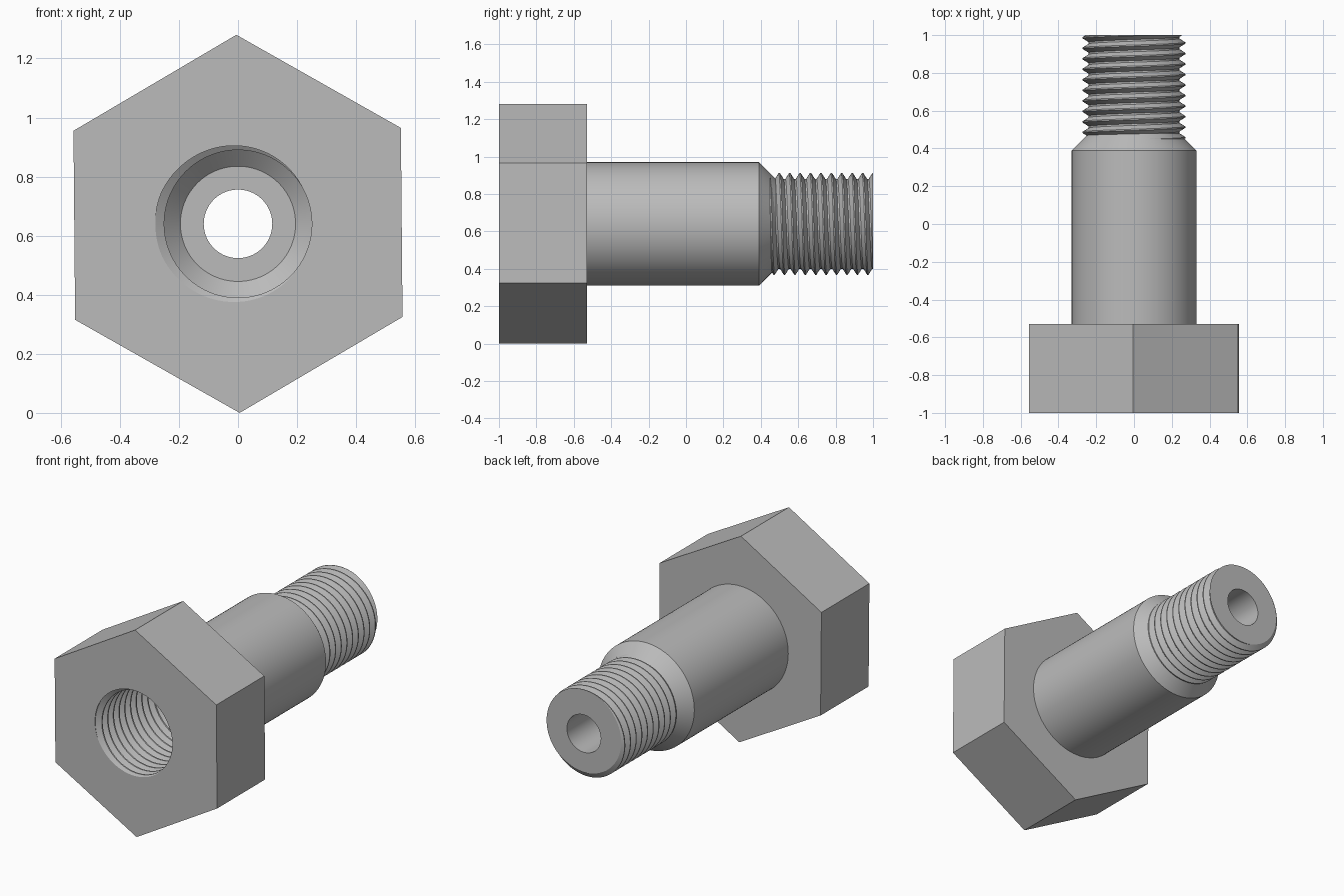
import bpy, bmesh, math

cube = bpy.data.objects.get("Cube")
if cube:
    bpy.data.objects.remove(cube, do_unlink=True)

SEGMENTS = 96
AXIS_HEIGHT = 0.64
PITCH = 0.0557
HEX_RADIUS, SHANK_RADIUS, BORE_RADIUS = 0.64, 0.33, 0.116
FRONT, HEAD_BACK, TIP = -1.0, -0.53, 1.0
SOCKET_END, SOCKET_FLOOR = -0.47, -0.41
TILT = math.radians(-0.5)

steel = bpy.data.materials.new("steel grey")
steel.use_nodes = True
colour = (0.5, 0.5, 0.5, 1)
steel.diffuse_color = colour
steel.node_tree.nodes["Principled BSDF"].inputs["Base Color"].default_value = colour


def sweep(name, profile):
    """Turn a profile of (radius, y) points, given per angle, around the bolt axis."""
    bm = bmesh.new()
    rows = []
    for j in range(SEGMENTS + 1):
        a = 2 * math.pi * j / SEGMENTS
        rows.append([bm.verts.new((r * math.sin(a + TILT), y,
                                   AXIS_HEIGHT + r * math.cos(a + TILT)))
                     for r, y in profile(a)])
    for here, there in zip(rows, rows[1:]):
        for k in range(len(here) - 1):
            bm.faces.new((here[k], there[k], there[k + 1], here[k + 1]))
    bmesh.ops.remove_doubles(bm, verts=bm.verts[:], dist=1e-5)
    mesh = bpy.data.meshes.new(name)
    bm.to_mesh(mesh)
    bm.free()
    mesh.materials.append(steel)
    obj = bpy.data.objects.new(name, mesh)
    bpy.context.collection.objects.link(obj)
    bpy.ops.object.select_all(action='DESELECT')
    obj.select_set(True)
    bpy.context.view_layer.objects.active = obj
    bpy.ops.object.shade_smooth_by_angle(angle=math.radians(25))
    return obj


class Thread:
    """Right-handed helix with a flat-topped V section between two y limits."""
    def __init__(self, crest, root, start, end, phase):
        self.crest, self.root = crest, root
        self.start, self.end, self.phase = start, end, phase

    def radius(self, y, a):
        f = ((y - self.phase) / PITCH - a / (2 * math.pi)) % 1
        d = min(f, 1 - f)                       # distance from crest centre
        t = min(max((d - 0.06) / 0.36, 0), 1)
        return self.crest + (self.root - self.crest) * t

    def points(self, a):
        base = self.phase + PITCH * a / (2 * math.pi)
        first = math.floor((self.start - self.phase) / PITCH) - 2
        last = math.ceil((self.end - self.phase) / PITCH) + 1
        result = []
        for turn in range(first, last + 1):
            for f in (-0.06, 0.06, 0.42, 0.58):
                y = base + PITCH * (turn + f)
                y = min(max(y, self.start), self.end)
                result.append((self.radius(y, a), y))
        return result


outer = Thread(0.272, 0.24, 0.45, TIP, TIP)
inner = Thread(0.28, 0.25, FRONT, SOCKET_END, FRONT - 0.75 * PITCH)


def hex_radius(a):
    side = math.pi / 3
    return HEX_RADIUS * math.cos(side / 2) / math.cos(a % side - side / 2)


# Hexagonal head with the socket opening in its front
sweep("hex_head", lambda a: [(inner.radius(FRONT, a), FRONT), (hex_radius(a), FRONT),
                             (hex_radius(a), HEAD_BACK), (SHANK_RADIUS, HEAD_BACK)])

# Plain shank with its tapered shoulder
sweep("shank", lambda a: [(SHANK_RADIUS, HEAD_BACK), (SHANK_RADIUS, 0.39), (0.24, 0.48)])

# Outer thread and flat tip
sweep("outer_thread", lambda a: outer.points(a) + [(BORE_RADIUS, TIP)])

# Through bore, socket floor and socket taper
sweep("bore", lambda a: [(BORE_RADIUS, TIP), (BORE_RADIUS, SOCKET_FLOOR),
                         (0.195, SOCKET_FLOOR), (inner.radius(SOCKET_END, a), SOCKET_END)])

# Threaded socket inside the head
sweep("socket_thread", lambda a: inner.points(a)[::-1])
